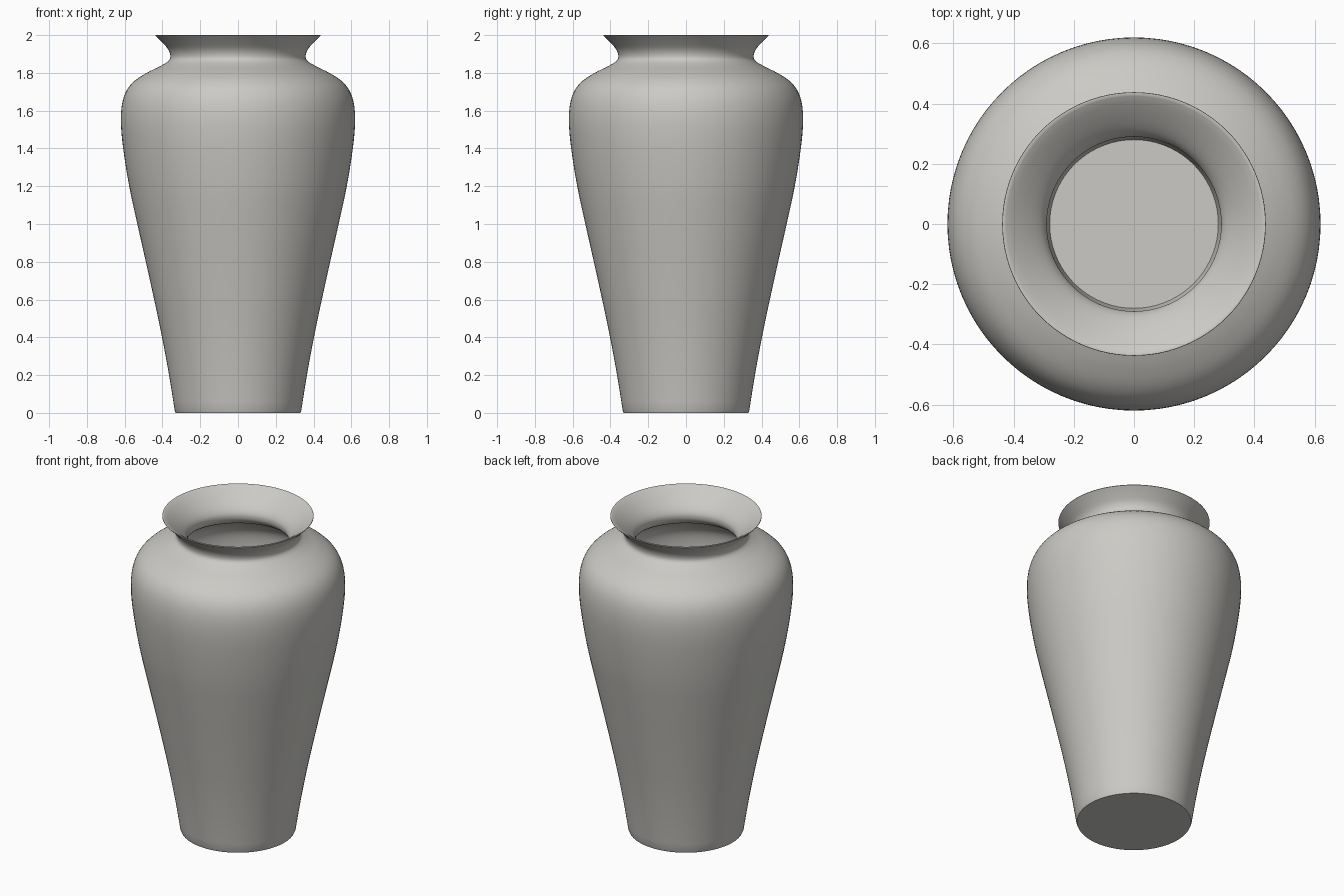
import bpy, bmesh, math
from mathutils import Vector

if "Cube" in bpy.data.objects:
    bpy.data.objects.remove(bpy.data.objects["Cube"])

SEGMENTS = 96


def smooth_curve(points, steps=4):
    """Catmull-Rom curve through (radius, height) points."""
    p = [Vector(q) for q in points]
    p = [2 * p[0] - p[1]] + p + [2 * p[-1] - p[-2]]
    out = []
    for a, b, c, d in zip(p, p[1:], p[2:], p[3:]):
        for i in range(steps):
            t = i / steps
            out.append(0.5 * (2 * b + (c - a) * t + (2 * a - 5 * b + 4 * c - d) * t * t
                              + (3 * b - a - 3 * c + d) * t ** 3))
    out.append(p[-2])
    return out


# Outer wall, foot to lip edge
outer = smooth_curve([(0.335, 0.012), (0.365, 0.2), (0.402, 0.4), (0.444, 0.6), (0.488, 0.8),
                      (0.533, 1.0), (0.576, 1.2), (0.608, 1.4), (0.62, 1.54), (0.613, 1.64),
                      (0.588, 1.71), (0.545, 1.76), (0.48, 1.802), (0.415, 1.834),
                      (0.37, 1.862), (0.358, 1.888), (0.37, 1.925), (0.405, 1.965),
                      (0.438, 1.997)])
# Inner wall, lip edge down through the neck to the floor
inner = smooth_curve([(0.43, 2.0), (0.405, 1.985), (0.365, 1.955), (0.325, 1.92), (0.3, 1.89),
                      (0.29, 1.86), (0.3, 1.825), (0.345, 1.79), (0.42, 1.755),
                      (0.5, 1.7), (0.545, 1.64), (0.556, 1.54), (0.545, 1.4), (0.513, 1.2),
                      (0.47, 1.0), (0.425, 0.8), (0.381, 0.6), (0.339, 0.4), (0.303, 0.2),
                      (0.28, 0.06)])
profile = [Vector((0.33, 0))] + outer + [Vector((0.437, 2.0))] + inner

# Spin the profile into rings, then cap the foot and the inside floor
bm = bmesh.new()
rings = []
for r, z in profile:
    rings.append([bm.verts.new((r * math.cos(a), r * math.sin(a), z))
                  for a in (2 * math.pi * i / SEGMENTS for i in range(SEGMENTS))])
for low, high in zip(rings, rings[1:]):
    for i in range(SEGMENTS):
        j = (i + 1) % SEGMENTS
        bm.faces.new((low[i], low[j], high[j], high[i]))
bm.faces.new(rings[0][::-1])
bm.faces.new(rings[-1])
bmesh.ops.recalc_face_normals(bm, faces=bm.faces)

mesh = bpy.data.meshes.new("vase")
bm.to_mesh(mesh)
bm.free()
vase = bpy.data.objects.new("vase", mesh)
bpy.context.collection.objects.link(vase)

clay = bpy.data.materials.new("pale grey clay")
clay.diffuse_color = (0.6, 0.59, 0.56, 1)
clay.use_nodes = True
clay.node_tree.nodes["Principled BSDF"].inputs["Base Color"].default_value = clay.diffuse_color
mesh.materials.append(clay)

bpy.context.view_layer.objects.active = vase
vase.select_set(True)
bpy.ops.object.shade_smooth_by_angle(angle=math.radians(40))
